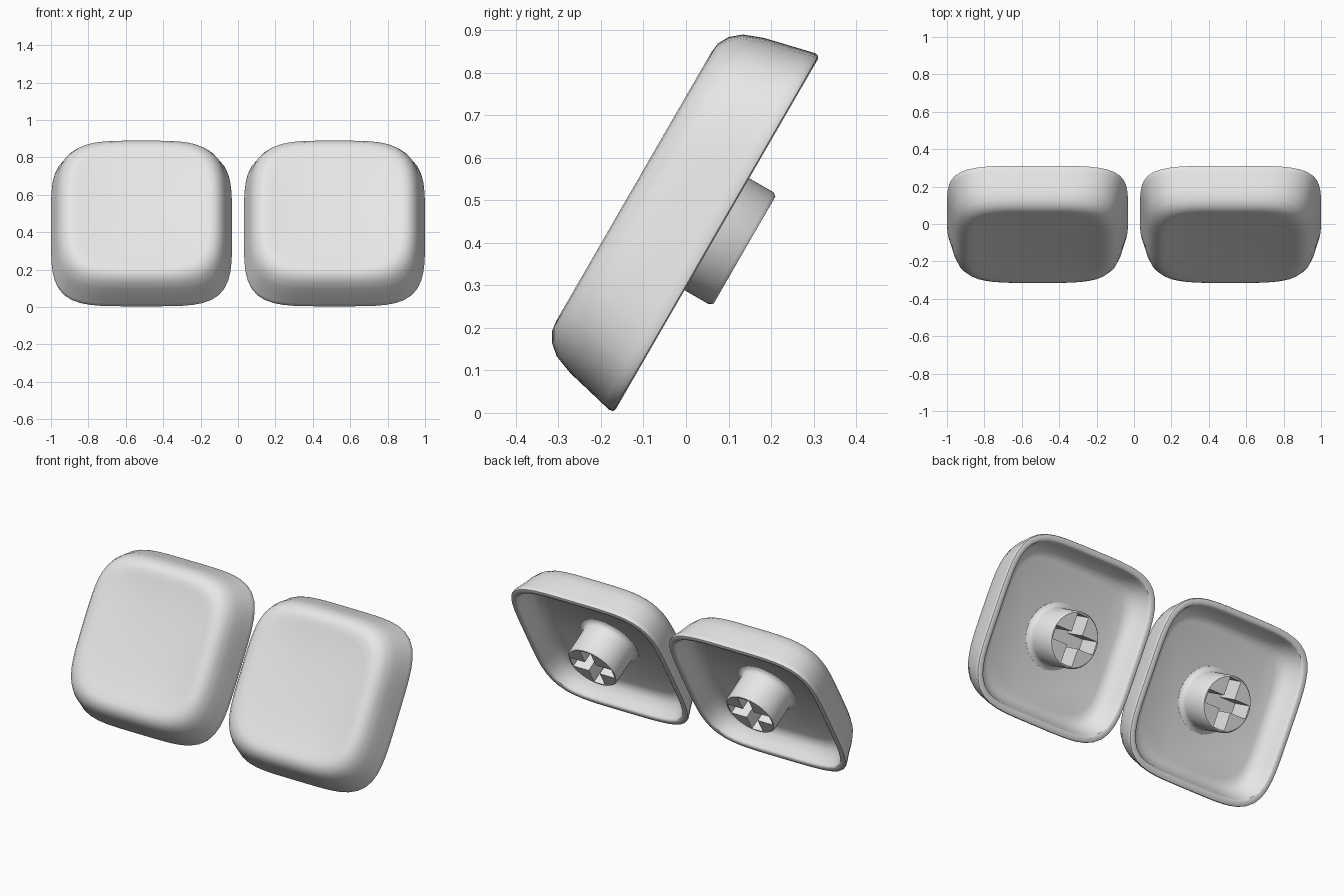
import bpy, bmesh, math

if "Cube" in bpy.data.objects:
    bpy.data.objects.remove(bpy.data.objects["Cube"])

TILT = math.radians(60)
SEGMENTS = 72

grey = bpy.data.materials.new("light grey")
grey.diffuse_color = (0.8, 0.8, 0.8, 1)
grey.use_nodes = True
grey.node_tree.nodes["Principled BSDF"].inputs["Base Color"].default_value = grey.diffuse_color


def link(name, bm):
    bmesh.ops.recalc_face_normals(bm, faces=bm.faces)
    mesh = bpy.data.meshes.new(name)
    bm.to_mesh(mesh)
    bm.free()
    mesh.materials.append(grey)
    obj = bpy.data.objects.new(name, mesh)
    bpy.context.collection.objects.link(obj)
    return obj


def loft(name, profile):
    """Skin rounded-square rings given as (half size, height, squareness)."""
    bm = bmesh.new()
    rings = []
    for half, height, power in profile:
        ring = []
        for i in range(SEGMENTS):
            a = 2 * math.pi * i / SEGMENTS
            c, s = math.cos(a), math.sin(a)
            r = half / (abs(c) ** power + abs(s) ** power) ** (1 / power)
            ring.append(bm.verts.new((r * c, r * s, height)))
        rings.append(ring)
    for a, b in zip(rings, rings[1:]):
        for i in range(SEGMENTS):
            j = (i + 1) % SEGMENTS
            bm.faces.new((a[i], a[j], b[j], b[i]))
    bm.faces.new(rings[0])
    bm.faces.new(rings[-1])
    return link(name, bm)


def cross_cutter(arm, width, bottom, top):
    """Plus-shaped prism that cuts the socket in the stem."""
    quarter = [(arm, -width), (arm, width), (width, width)]
    points = []
    for k in range(4):
        c, s = round(math.cos(k * math.pi / 2)), round(math.sin(k * math.pi / 2))
        points += [(x * c - y * s, x * s + y * c) for x, y in quarter]
    bm = bmesh.new()
    face = bm.faces.new([bm.verts.new((x, y, bottom)) for x, y in points])
    out = bmesh.ops.extrude_face_region(bm, geom=[face])
    moved = [v for v in out["geom"] if isinstance(v, bmesh.types.BMVert)]
    bmesh.ops.translate(bm, verts=moved, vec=(0, 0, top - bottom))
    return link("socket_cutter", bm)


def activate(obj):
    bpy.ops.object.select_all(action='DESELECT')
    obj.select_set(True)
    bpy.context.view_layer.objects.active = obj


# Shell: dished top, soft shoulder, side wall, rounded rim, hollow inside
SHELL = [
    (0.03, 0.203, 2.2), (0.10, 0.204, 2.4), (0.20, 0.208, 2.9),
    (0.28, 0.214, 3.4), (0.335, 0.221, 3.8), (0.365, 0.225, 4.0),
    (0.39, 0.222, 4.0), (0.415, 0.208, 4.0), (0.437, 0.182, 4.0),
    (0.455, 0.135, 4.1), (0.468, 0.08, 4.2), (0.48, 0.03, 4.4),
    (0.484, 0.012, 4.5), (0.482, 0.003, 4.5), (0.474, 0.0, 4.5),
    (0.457, 0.0, 4.7), (0.449, 0.004, 4.8), (0.445, 0.012, 4.9),
    (0.432, 0.05, 5.0), (0.41, 0.088, 5.0), (0.388, 0.107, 5.0),
    (0.36, 0.115, 5.0)]

# Stem: flared root, straight barrel, chamfered end
STEM = [
    (0.18, 0.13, 2), (0.178, 0.114, 2), (0.163, 0.108, 2),
    (0.155, 0.096, 2), (0.152, 0.08, 2), (0.152, -0.066, 2),
    (0.145, -0.075, 2)]

for side, label in ((-1, "left"), (1, "right")):
    cap = loft(label + "_cap_shell", SHELL)
    stem = loft(label + "_stem", STEM)

    # Cross-shaped socket in the stem end
    cutter = cross_cutter(0.136, 0.036, -0.1, 0.06)
    cut = stem.modifiers.new("socket", 'BOOLEAN')
    cut.operation = 'DIFFERENCE'
    cut.solver = 'EXACT'
    cut.object = cutter
    activate(stem)
    bpy.ops.object.modifier_apply(modifier=cut.name)
    bpy.data.objects.remove(cutter)

    # Lean both parts back into place
    for obj in (cap, stem):
        obj.rotation_euler = (TILT, 0, 0)
        obj.location = (side * 0.516, 0.0725, 0.42)
        activate(obj)
        bpy.ops.object.shade_smooth_by_angle(angle=math.radians(40))
